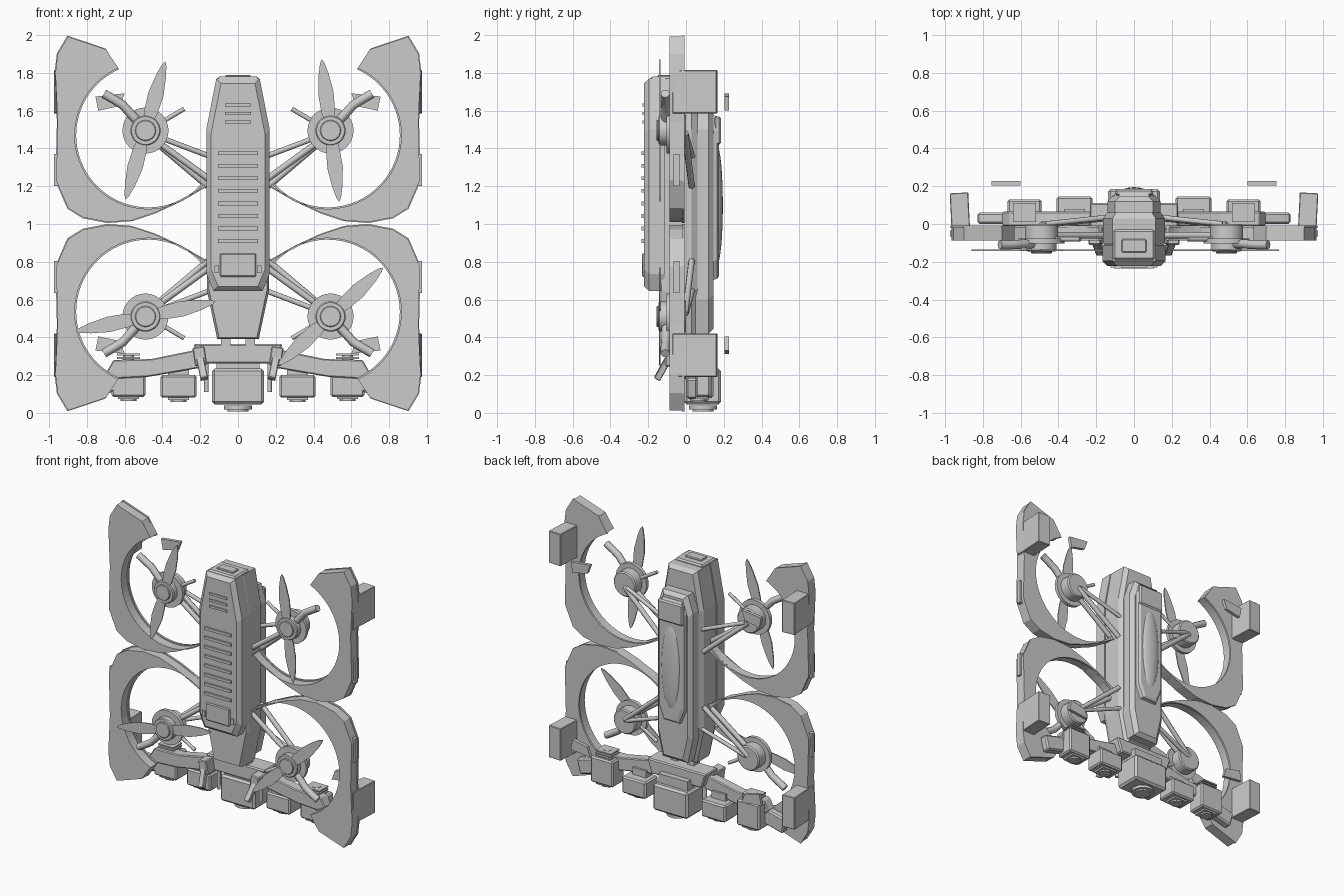
import bpy, bmesh, math
from mathutils import Vector, Matrix

if "Cube" in bpy.data.objects:
    bpy.data.objects.remove(bpy.data.objects["Cube"])


def finish(name, bm, bevel=0.0, smooth=False):
    bmesh.ops.recalc_face_normals(bm, faces=bm.faces)
    me = bpy.data.meshes.new(name)
    bm.to_mesh(me)
    bm.free()
    ob = bpy.data.objects.new(name, me)
    bpy.context.collection.objects.link(ob)
    if bevel:
        m = ob.modifiers.new("bevel", 'BEVEL')
        m.width, m.segments = bevel, 1
    if smooth:
        bpy.ops.object.select_all(action='DESELECT')
        ob.select_set(True)
        bpy.context.view_layer.objects.active = ob
        bpy.ops.object.shade_smooth_by_angle(angle=math.radians(35))
    return ob


def loft(name, rings, bevel=0.0):
    """Skin between (x, z) outlines, each placed at its own y: [(y, pts), ...]"""
    bm = bmesh.new()
    vs = [[bm.verts.new((x, y, z)) for x, z in pts] for y, pts in rings]
    n = len(vs[0])
    for a, b in zip(vs, vs[1:]):
        for i in range(n):
            bm.faces.new((a[i], a[(i + 1) % n], b[(i + 1) % n], b[i]))
    bm.faces.new(vs[0])
    bm.faces.new(vs[-1][::-1])
    return finish(name, bm, bevel)


def box(name, x, y, z, bevel=0.0, rot=(0, 0, 0)):
    """Box from (min, max) ranges, rotated about its own centre"""
    bm = bmesh.new()
    c = Vector([(a + b) / 2 for a, b in (x, y, z)])
    s = [abs(b - a) for a, b in (x, y, z)]
    r = Matrix.Rotation(rot[1], 4, 'Y') @ Matrix.Rotation(rot[0], 4, 'X') @ Matrix.Rotation(rot[2], 4, 'Z')
    bmesh.ops.create_cube(bm, size=1, matrix=Matrix.Translation(c) @ r @ Matrix.Diagonal((*s, 1)))
    return finish(name, bm, bevel)


def disc(name, c, r, length, axis='Y', bevel=0.0, seg=32):
    bm = bmesh.new()
    rot = Matrix.Rotation(math.pi / 2, 4, 'X') if axis == 'Y' else Matrix.Identity(4)
    bmesh.ops.create_cone(bm, cap_ends=True, segments=seg, radius1=r, radius2=r, depth=length,
                          matrix=Matrix.Translation(c) @ rot)
    return finish(name, bm, bevel, True)


def tube(name, pts, r):
    cu = bpy.data.curves.new(name, 'CURVE')
    cu.dimensions, cu.bevel_depth, cu.bevel_resolution, cu.use_fill_caps = '3D', r, 2, True
    sp = cu.splines.new('POLY')
    sp.points.add(len(pts) - 1)
    for p, q in zip(sp.points, pts):
        p.co = (*q, 1)
    ob = bpy.data.objects.new(name, cu)
    bpy.context.collection.objects.link(ob)


def sym(half):
    return half + [(-x, z) for x, z in reversed(half)]


def shrink(pts, d, zc):
    """Move an outline inward by about d"""
    return [(x - math.copysign(d, x), z - math.copysign(d, z - zc)) for x, z in pts]


# Fuselage core, front cover and back spine
core = sym([(0.115, 1.765), (0.163, 1.5), (0.163, 0.64), (0.11, 0.39)])
loft("fuselage_core", [(-0.13, shrink(core, 0.01, 1)), (-0.1, core), (0.03, core), (0.06, shrink(core, 0.02, 1))])
cover = sym([(0.115, 1.77), (0.168, 1.5), (0.168, 0.735), (0.13, 0.645)])
loft("front_cover", [(-0.11, cover), (-0.195, cover), (-0.222, shrink(cover, 0.025, 1.2))])
spine = sym([(0.1, 1.62), (0.14, 1.5), (0.14, 0.6), (0.1, 0.42)])
loft("back_spine", [(0.05, spine), (0.12, spine), (0.145, shrink(spine, 0.025, 1))])
plate = sym([(0.085, 1.58), (0.11, 1.5), (0.11, 0.8), (0.07, 0.7)])
loft("spine_plate", [(0.13, plate), (0.165, shrink(plate, 0.01, 1.1)), (0.175, shrink(plate, 0.025, 1.1))])
box("spine_lid", (-0.1, 0.1), (0.15, 0.185), (1.42, 1.57), 0.01)
bm = bmesh.new()
bmesh.ops.create_uvsphere(bm, u_segments=24, v_segments=16, radius=1,
                          matrix=Matrix.Translation((0, 0.165, 1.1)) @ Matrix.Diagonal((0.075, 0.03, 0.31, 1)))
finish("spine_bulge", bm, 0, True)
box("nose_cap", (-0.11, 0.11), (-0.19, -0.03), (1.74, 1.78), 0.01)
box("nose_plug", (-0.065, 0.065), (-0.15, -0.08), (1.76, 1.79), 0.005)

# Vent ribs and hatch on the cover
for i in range(8):
    z = 1.375 - i * 0.0665
    box("vent_rib", (-0.105, 0.105), (-0.235, -0.21), (z - 0.01, z + 0.01))
for z in (1.54, 1.585, 1.63):
    box("upper_vent_rib", (-0.07, 0.07), (-0.23, -0.21), (z - 0.008, z + 0.008))
box("cover_hatch", (-0.095, 0.095), (-0.234, -0.21), (0.72, 0.845), 0.006)
for s in (-1, 1):
    box("hatch_latch", (s * 0.1, s * 0.125), (-0.23, -0.205), (0.74, 0.78))


def duct_outline(r, grow):
    a0, a1, n = math.radians(114), math.radians(318), 40
    inner = [(0.475 - r * math.cos(a0 + (a1 - a0) * i / n), 1.47 + r * math.sin(a0 + (a1 - a0) * i / n))
             for i in range(n + 1)]
    outer = [(0.17, 1.2), (0.3, 1.125), (0.44, 1.06), (0.56, 1.02), (0.69, 1.01), (0.82, 1.035), (0.9, 1.085),
             (0.963, 1.23), (0.955, 1.54), (0.967, 1.8), (0.955, 1.9), (0.9, 1.992), (0.7, 1.925)]
    return inner + [(0.56 + (x - 0.56) * grow, 1.5 + (z - 1.5) * grow) for x, z in outer]


def blade_half(L):
    return [(0.02, 0.018), (0.1, 0.036), (0.2, 0.041), (0.3, 0.027), (L - 0.015, 0.012)]


# Four rotor units, mirrored left/right and top/bottom
prop_angle = {(-1, 1): 74, (1, 1): 97, (-1, -1): 12, (1, -1): 43}
for (s, t), ang in prop_angle.items():
    def Z(z):
        return z if t > 0 else 2.005 - z

    def P(x, y, z):
        return (s * x, y, Z(z))

    def flat(pts):
        return [(s * x, Z(z)) for x, z in pts]

    # Open duct ring with a back lip and side strips
    loft("rotor_duct", [(-0.088, flat(duct_outline(0.39, 1.0))), (-0.02, flat(duct_outline(0.39, 1.0)))])
    loft("duct_lip", [(-0.022, flat(duct_outline(0.382, 1.01))), (-0.008, flat(duct_outline(0.382, 1.01)))])
    box("side_strip", (s * 0.95, s * 0.975), (-0.065, -0.035), (Z(1.2), Z(1.37)))
    box("side_pod", (s * 0.872, s * 0.97), (-0.07, 0.165), (Z(1.585), Z(1.815)), 0.004, (0, 0, s * -0.05))

    # Motor
    disc("motor_mount", P(0.49, -0.09, 1.495), 0.122, 0.025)
    disc("motor_base", P(0.49, -0.045, 1.495), 0.088, 0.09, bevel=0.008)
    disc("motor_bell", P(0.49, -0.12, 1.495), 0.08, 0.05, bevel=0.006)
    disc("prop_cap", P(0.49, -0.148, 1.495), 0.055, 0.016, bevel=0.004)

    # Two-blade propeller, one blade the half-turn of the other
    half = blade_half(0.375)
    prof = half + [(0.38, 0)] + [(u, -v) for u, v in reversed(half)]
    for k in (0, math.pi):
        a = math.radians(ang) + k
        pts = [(s * 0.49 + u * math.cos(a) - v * math.sin(a), Z(1.495) + u * math.sin(a) + v * math.cos(a))
               for u, v in prof]
        loft("propeller_blade", [(-0.142, pts), (-0.134, pts)])

    # Struts to the fuselage, curved outer arm, antenna rod, floating tag
    tube("lower_strut", [P(0.49, -0.005, 1.48), P(0.16, 0.03, 1.2)], 0.017)
    tube("upper_strut", [P(0.47, 0.0, 1.48), P(0.14, 0.035, 1.355)], 0.014)
    tube("front_strut", [P(0.46, -0.06, 1.46), P(0.15, -0.06, 1.235)], 0.017)
    tube("outer_arm", [P(0.5, -0.105, 1.51), P(0.57, -0.105, 1.585), P(0.61, -0.108, 1.63),
                       P(0.65, -0.11, 1.655), P(0.71, -0.11, 1.69)], 0.024)
    tube("hub_rod", [P(0.42, -0.08, 1.53), P(0.285, -0.08, 1.61)], 0.012)
    tag = [(0.6, 1.692), (0.755, 1.675), (0.74, 1.6), (0.625, 1.625)]
    loft("arm_tag", [(0.205, flat(tag)), (0.228, flat(tag))])

# Sensor boom: centre bridge and sloping arms
bridge = sym([(0.235, 0.365), (0.2, 0.26)])
loft("boom_bridge", [(-0.03, bridge), (0.11, bridge)], 0.008)
disc("centre_lens_ring", (0, 0.09, 0.028), 0.075, 0.02, 'Z')
disc("centre_lens", (0, 0.09, 0.018), 0.055, 0.02, 'Z')
box("centre_sensor", (-0.138, 0.138), (-0.01, 0.185), (0.045, 0.235), 0.014)
box("centre_sensor_neck", (-0.115, 0.115), (0.01, 0.15), (0.22, 0.3))
for s in (-1, 1):
    arm = [(s * x, z) for x, z in [(0.19, 0.34), (0.46, 0.285), (0.66, 0.28), (0.7, 0.21), (0.66, 0.18),
                                   (0.48, 0.19), (0.19, 0.24)]]
    loft("boom_arm", [(-0.01, arm), (0.065, arm)], 0.006)
    box("boom_end", (s * 0.6, s * 0.82), (0.0, 0.06), (0.1, 0.21), 0.01, (0, s * 0.25, 0))
    # Inner and outer sensors with downward lenses
    for name, x0, x1, y0, y1, z0 in (("inner", 0.22, 0.41, 0.0, 0.145, 0.08), ("outer", 0.49, 0.67, 0.0, 0.13, 0.085)):
        xc, yc = s * (x0 + x1) / 2, (y0 + y1) / 2
        box(name + "_sensor", (s * x0, s * x1), (y0, y1), (z0, 0.2 if name == "inner" else 0.27), 0.01)
        box(name + "_lens_plate", (xc - 0.055, xc + 0.055), (yc - 0.05, yc + 0.05), (z0 - 0.012, z0 + 0.01))
        disc(name + "_lens", (xc, yc, z0 - 0.012), 0.042, 0.02, 'Z')
    box("inner_sensor_post", (s * 0.26, s * 0.37), (0.01, 0.08), (0.18, 0.25))
    # Damper stack over the outer sensor
    tube("damper_core", [(s * 0.58, 0.06, 0.25), (s * 0.58, 0.06, 0.315)], 0.03)
    for i in range(4):
        z = 0.25 + i * 0.018
        box("damper_plate", (s * 0.52, s * 0.64), (0.01, 0.11), (z, z + 0.009))
    # Slanted brackets and pins beside the bridge
    box("slant_bracket", (s * 0.17, s * 0.21), (-0.14, -0.105), (0.17, 0.3), 0.004, (-0.5, s * 0.2, 0))
    box("bracket_base", (s * 0.17, s * 0.235), (-0.11, 0.03), (0.25, 0.35), 0.006, (0, s * 0.15, 0))
    tube("bracket_pin", [(s * 0.167, 0.02, 0.11), (s * 0.167, 0.02, 0.26)], 0.012)
    # Rails joining bridge and fuselage
    box("tail_rail", (s * 0.04, s * 0.09), (-0.03, 0.04), (0.34, 0.42))
